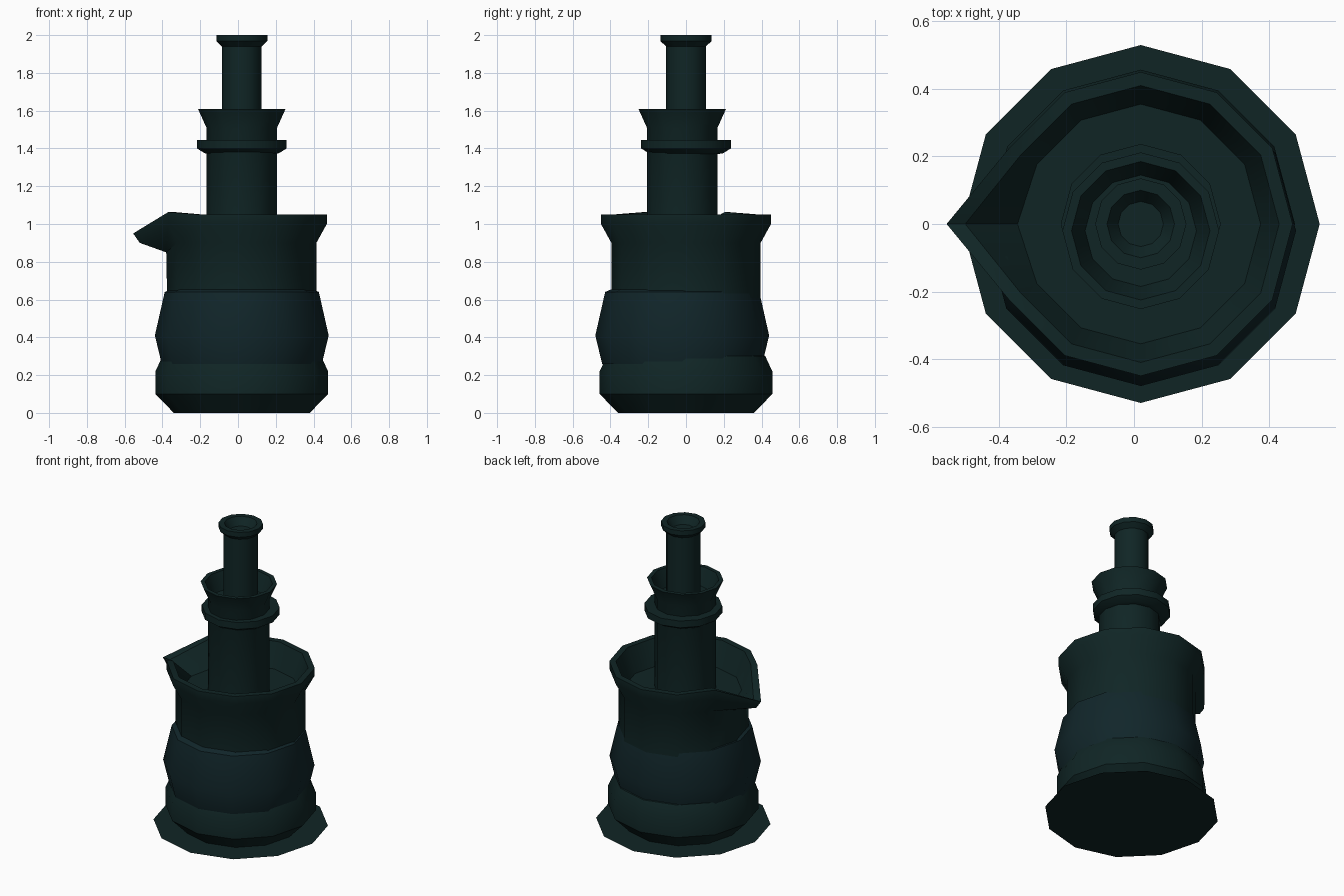
import bpy, bmesh, math

if "Cube" in bpy.data.objects:
    bpy.data.objects.remove(bpy.data.objects["Cube"])

CX = 0.02      # common axis of the vessel
SEG = 12

def material(name, rgb):
    m = bpy.data.materials.new(name)
    m.diffuse_color = (*rgb, 1.0)
    m.use_nodes = True
    m.node_tree.nodes["Principled BSDF"].inputs["Base Color"].default_value = m.diffuse_color
    return m

dark_green = material("dark bottle green", (0.0050, 0.0185, 0.0185))
dark_teal = material("dark teal", (0.0055, 0.0190, 0.0230))

def lathe(name, profile, mat, cy=0.0, cap_start=False, cap_end=False, edit=None):
    """Revolve (radius, z) points; edit(ring, segment, point) may move a point."""
    bm = bmesh.new()
    rings = []
    for k, (r, z) in enumerate(profile):
        ring = []
        for i in range(SEG):
            a = 2 * math.pi * i / SEG
            p = (CX + r * math.cos(a), cy + r * math.sin(a), z)
            if edit:
                p = edit(k, i, p)
            ring.append(bm.verts.new(p))
        rings.append(ring)
    for a, b in zip(rings, rings[1:]):
        for i in range(SEG):
            j = (i + 1) % SEG
            bm.faces.new((a[i], a[j], b[j], b[i]))
    if cap_start:
        bm.faces.new(rings[0][::-1])
    if cap_end:
        bm.faces.new(rings[-1])
    me = bpy.data.meshes.new(name)
    bm.to_mesh(me)
    bm.free()
    me.materials.append(mat)
    me.shade_smooth()
    me.set_sharp_from_angle(angle=math.radians(35))
    ob = bpy.data.objects.new(name, me)
    bpy.context.collection.objects.link(ob)
    return ob

# Flat base plate
lathe("base_plate", [(0.53, 0.0)], dark_green, cap_end=True)

# Foot of the vessel
lathe("foot", [(0.36, 0.0), (0.457, 0.10), (0.457, 0.22), (0.42, 0.30), (0.36, 0.33)], dark_green)

# Bulging belly, set slightly forward
lathe("belly", [(0.36, 0.23), (0.424, 0.26), (0.46, 0.41), (0.408, 0.64), (0.34, 0.67)],
      dark_teal, cy=-0.02)

# Neck and flared rim, with the left point of each ring pulled out as a spout
SPOUT = {1: (-0.38, 0.85), 2: (-0.52, 0.90), 3: (-0.555, 0.95), 4: (-0.50, 0.95), 5: (-0.345, 0.88)}

def pour(k, i, p):
    if i == 6 and k in SPOUT:
        return (SPOUT[k][0], 0.0, SPOUT[k][1])
    if i in (5, 7) and k in (3, 4):
        return (p[0], p[1], p[2] + 0.013)
    return p

lathe("neck_and_rim", [(0.395, 0.60), (0.395, 0.90), (0.45, 1.0), (0.45, 1.05),
                       (0.41, 1.05), (0.355, 0.89)], dark_green, cap_end=True, edit=pour)

# Column with a funnel-shaped top
lathe("column", [(0.187, 0.88), (0.187, 1.51), (0.232, 1.61), (0.205, 1.61), (0.165, 1.50)],
      dark_green, cy=-0.02, cap_end=True)

# Collar around the column
lathe("collar", [(0.17, 1.37), (0.197, 1.375), (0.237, 1.40), (0.237, 1.445), (0.17, 1.445)], dark_green)

# Slim tube with a lipped, recessed mouth
lathe("tube", [(0.105, 1.48), (0.105, 1.94), (0.135, 1.968), (0.135, 2.0),
               (0.10, 2.0), (0.067, 1.95)], dark_green, cap_end=True)
